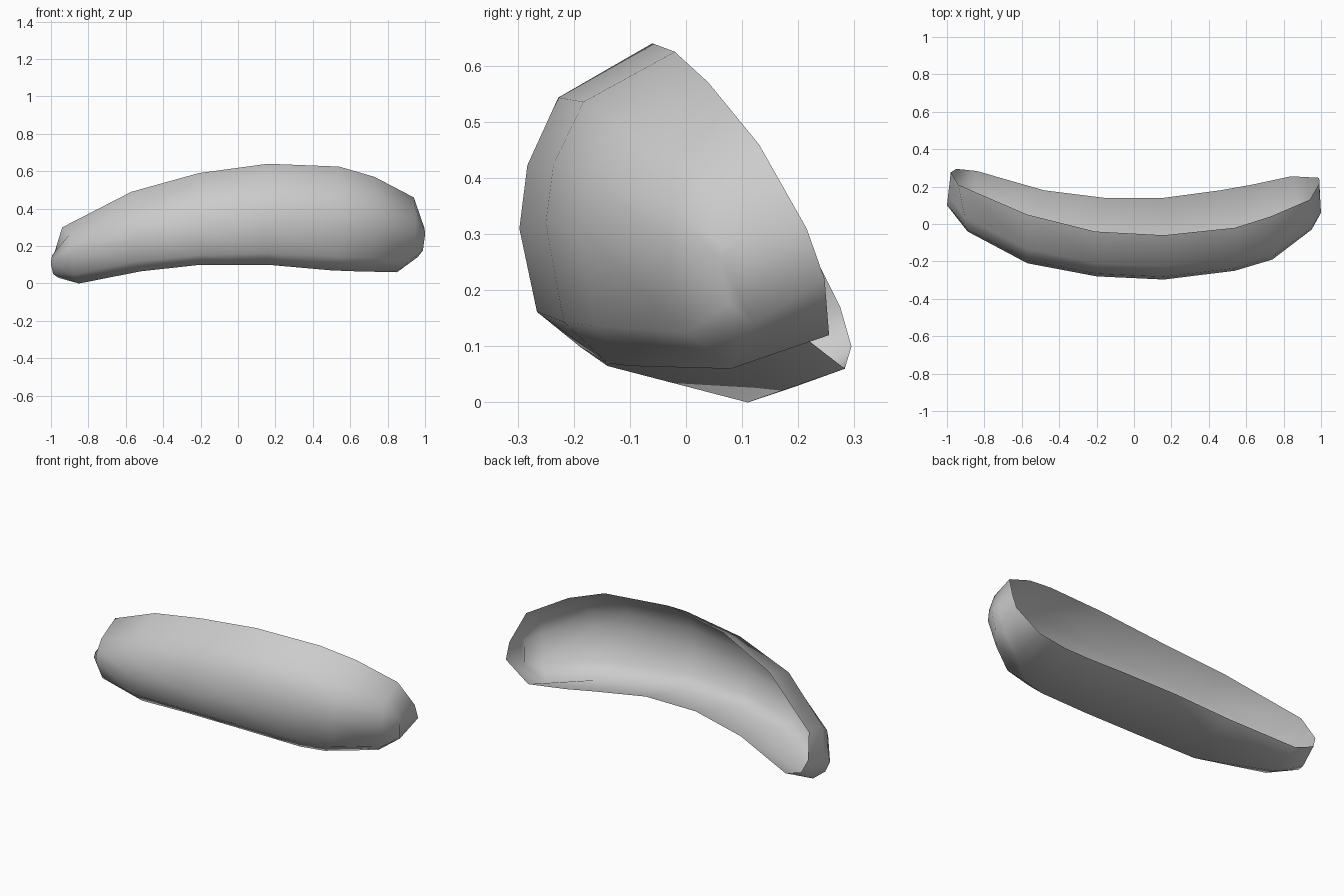
import bpy, bmesh
from math import sin, cos, radians
from mathutils import Vector

cube = bpy.data.objects.get("Cube")
if cube:
    bpy.data.objects.remove(cube)

grey = bpy.data.materials.new("light_grey")
grey.use_nodes = True
colour = (0.6, 0.6, 0.6, 1)
grey.diffuse_color = colour
grey.node_tree.nodes["Principled BSDF"].inputs["Base Color"].default_value = colour

# Four rails running from the right end to the left end
top_rim = [(-.98, .275, .17), (-.94, .21, .30), (-.57, .05, .49), (-.21, -.04, .59),
           (.16, -.06, .64), (.54, -.02, .625), (.73, .04, .57), (.94, .13, .46), (.99, .215, .31)]
front_crest = [(-1, .10, .10), (-.89, -.04, .16), (-.57, -.21, .24), (-.2, -.28, .28),
               (.16, -.297, .31), (.54, -.25, .32), (.74, -.19, .31), (.95, -.03, .28), (1, .06, .26)]
lower_edge = [(-.96, .20, .03), (-.85, .11, 0), (-.52, -.14, .065), (-.2, -.19, .1),
              (.16, -.19, .1), (.5, -.14, .07), (.63, -.1, .065), (.85, .08, .06), (.96, .12, .14)]
back_rim = [(-.95, .295, .10), (-.84, .283, .06), (-.48, .18, .14), (-.16, .14, .185),
            (.16, .14, .185), (.46, .18, .15), (.63, .21, .13), (.84, .255, .12), (.99, .247, .22)]


def bulge(end, crest, angle):
    """Point on the elliptic quarter from crest (0) to end (90)."""
    corner = Vector((end.x, end.y, crest.z))
    a = radians(angle)
    return corner + (crest - corner) * cos(a) + (end - corner) * sin(a)


# Sections across the shell, skinned along its length
bm = bmesh.new()
sections = []
for rails in zip(top_rim, front_crest, lower_edge, back_rim):
    top, crest, low, back = map(Vector, rails)
    points = [top, bulge(top, crest, 45), bulge(top, crest, 20), crest,
              bulge(low, crest, 45), low, back]
    sections.append([bm.verts.new(p) for p in points])

for a, b in zip(sections, sections[1:]):
    for i in range(len(a) - 1):
        bm.faces.new((a[i], a[i + 1], b[i + 1], b[i]))

# Rounded ends; the back stays open
bm.faces.new(list(reversed(sections[0])))
bm.faces.new(sections[-1])
bmesh.ops.recalc_face_normals(bm, faces=bm.faces)
probe = min(bm.faces, key=lambda f: f.calc_center_median().y)
if probe.normal.y > 0:
    bmesh.ops.reverse_faces(bm, faces=bm.faces)
for f in bm.faces:
    f.smooth = True

mesh = bpy.data.meshes.new("curved_shell")
bm.to_mesh(mesh)
bm.free()
mesh.materials.append(grey)
bpy.context.collection.objects.link(bpy.data.objects.new("curved_shell", mesh))
